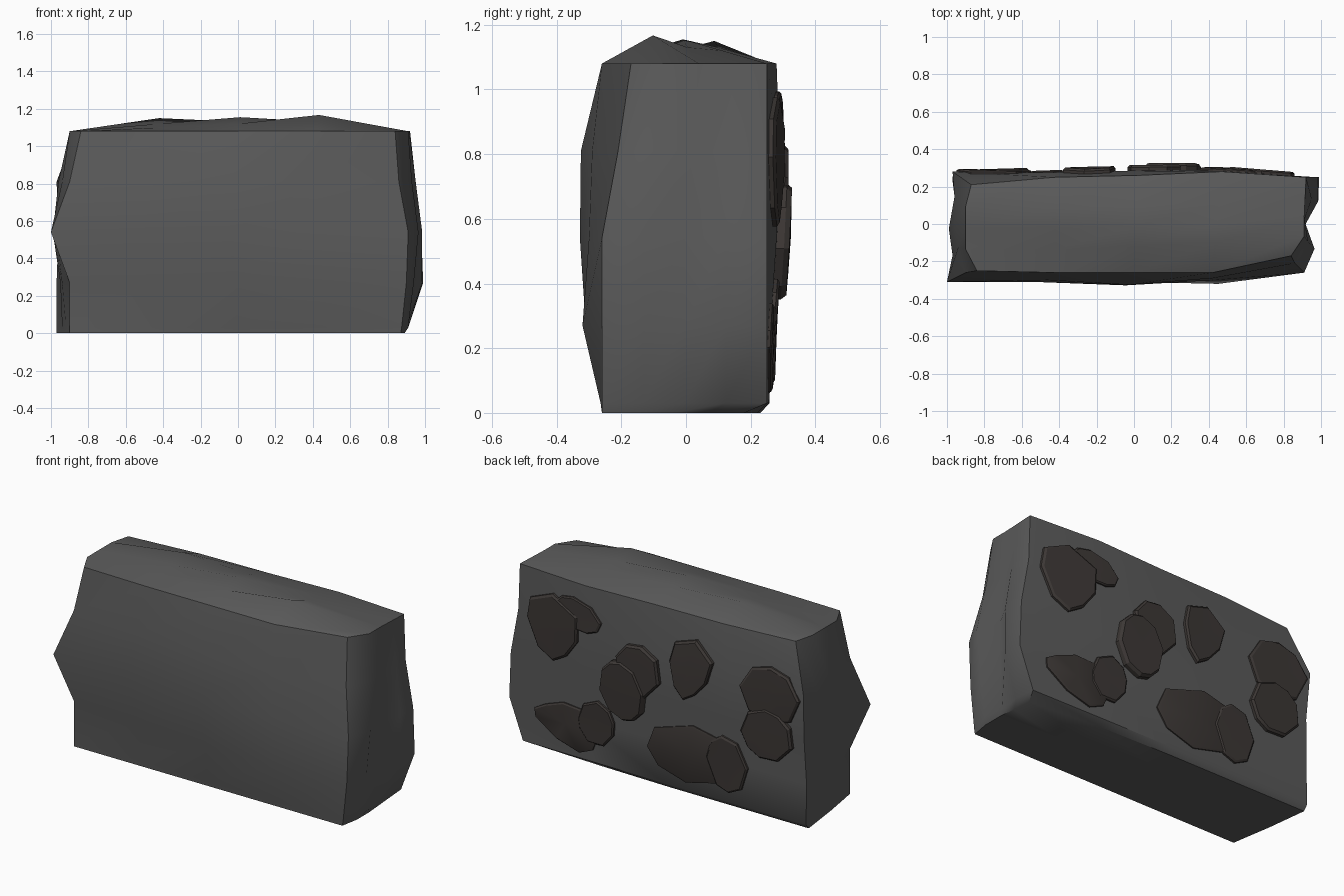
import bpy, bmesh, math, random
from mathutils import Vector
from mathutils.bvhtree import BVHTree

if "Cube" in bpy.data.objects:
    bpy.data.objects.remove(bpy.data.objects["Cube"])

random.seed(4)


def material(name, col):
    m = bpy.data.materials.new(name)
    m.diffuse_color = (*col, 1)
    m.use_nodes = True
    m.node_tree.nodes["Principled BSDF"].inputs["Base Color"].default_value = m.diffuse_color
    return m


def finish(bm, name, mat, angle):
    bmesh.ops.recalc_face_normals(bm, faces=bm.faces)
    me = bpy.data.meshes.new(name)
    bm.to_mesh(me)
    me.materials.append(mat)
    ob = bpy.data.objects.new(name, me)
    bpy.context.collection.objects.link(ob)
    bpy.ops.object.select_all(action='DESELECT')
    ob.select_set(True)
    bpy.context.view_layer.objects.active = ob
    bpy.ops.object.shade_smooth_by_angle(angle=math.radians(angle))
    return ob


rock = material("dark_rock", (0.105, 0.105, 0.105))
chip = material("brown_stone", (0.046, 0.039, 0.036))

# Slab corners (x, y) on each level: front left, front right, back right, back left
Z = [0, .03, .27, .54, .81, 1.08]
FL = [(-.90, -.26), (-.90, -.26), (-.90, -.26), (-1.0, -.31), (-.90, -.26), (-.84, -.25)]
FR = [(.87, -.26), (.875, -.26), (.90, -.26), (.91, -.26), (.86, -.21), (.84, -.17)]
BR = [(.87, .18), (.90, .25), (.99, .25), (.98, .25), (.93, .25), (.92, .25)]
BL = [(-.97, .23), (-.97, .255), (-.97, .25), (-.96, .26), (-.97, .28), (-.87, .21)]
# Uneven inner points of the front, back, top, right and left faces
front = [(-.26, -.26, -.26), (-.262, -.264, -.264), (-.29, -.31, -.32),
         (-.31, -.328, -.30), (-.30, -.325, -.29), (-.26, -.26, -.26)]
back = [(.23, .23, .22), (.255, .258, .255), (.262, .265, .262),
        (.275, .285, .28), (.275, .285, .29), (.25, .26, .28)]
top = [(1.10, 1.12, 1.167), (1.12, 1.155, 1.13), (1.15, 1.13, 1.12)]
right = [(.89, .89, .88), (.91, .90, .91), (.94, .91, .985),
         (.965, .915, .985), (.93, .91, .95), (.91, .91, .915)]
left = [(-.92, -.94, -.955), (-.92, -.94, -.955), (-.94, -.95, -.95),
        (-.97, -.99, -.955), (-.94, -.96, -.96), (-.90, -.90, -.90)]
N = 4


def point(i, j, k):
    u, v = i / N, j / N
    a = Vector(FL[k]).lerp(Vector(FR[k]), u)
    b = Vector(BL[k]).lerp(Vector(BR[k]), u)
    p = a.lerp(b, v)
    x, y, z = p.x, p.y, Z[k]
    if 0 < i < N:
        if j == 0:
            y = front[k][i - 1]
        if j == N:
            y = back[k][i - 1]
        if k == 5 and 0 < j < N:
            z = top[j - 1][i - 1]
            y -= .02
    elif 0 < j < N:
        x = right[k][j - 1] if i == N else left[k][j - 1]
    return x, y, z


# Slab shell made from six gridded sides
bm = bmesh.new()
verts = {}


def vert(*key):
    if key not in verts:
        verts[key] = bm.verts.new(point(*key))
    return verts[key]


dims = (N, N, 5)
for axis in range(3):
    p, q = [a for a in range(3) if a != axis]
    for side in (0, dims[axis]):
        for s in range(dims[p]):
            for t in range(dims[q]):
                quad = []
                for ds, dt in ((0, 0), (1, 0), (1, 1), (0, 1)):
                    key = [0, 0, 0]
                    key[axis], key[p], key[q] = side, s + ds, t + dt
                    quad.append(vert(*key))
                bm.faces.new(quad)
tree = BVHTree.FromBMesh(bm)
finish(bm, "rock_slab", rock, 42)


def surface(x, z):
    hit = tree.ray_cast(Vector((x, 2, z)), Vector((0, -1, 0)))[0]
    return hit.y if hit else .25


# Flat stone chips on the back: x, z, half width, half height, tilt, taper, thickness
chips = [
    (.68, .775, .18, .20, 5, .3, .022), (.51, .90, .16, .09, 12, 0, .016),
    (.11, .67, .15, .16, 15, .1, .030), (.21, .53, .15, .18, -10, 0, .040),
    (.61, .215, .13, .22, 95, .5, .014), (.40, .275, .12, .14, 10, 0, .018),
    (-.225, .765, .13, .19, 15, .4, .026), (-.22, .255, .18, .29, 88, 0, .012),
    (-.46, .26, .135, .17, -5, 0, .018), (-.75, .75, .20, .17, 0, 0, .018),
    (-.73, .51, .17, .155, 0, 0, .028),
]
for n, (cx, cz, a, b, tilt, taper, t) in enumerate(chips):
    bm = bmesh.new()
    sides = random.choice((8, 9, 10))
    rings = []
    ca, sa = math.cos(math.radians(tilt)), math.sin(math.radians(tilt))
    # buried base, upright rim, slightly inset face
    for scale, lift in ((1, -.03), (1, t * .6), (.93, t)):
        ring = []
        for s in range(sides):
            ang = 2 * math.pi * s / sides + .15 * math.sin(5 * s + n)
            lx, lz = a * math.cos(ang), b * math.sin(ang)
            lx *= 1 + taper * lz / b
            x = cx + scale * (lx * ca - lz * sa)
            z = cz + scale * (lx * sa + lz * ca)
            ring.append(bm.verts.new((x, surface(x, z) + lift, z)))
        rings.append(ring)
    for r0, r1 in zip(rings, rings[1:]):
        for s in range(sides):
            e = (s + 1) % sides
            bm.faces.new((r0[s], r0[e], r1[e], r1[s]))
    mid = bm.verts.new((cx, surface(cx, cz) + t, cz))
    for s in range(sides):
        bm.faces.new((rings[2][s], rings[2][(s + 1) % sides], mid))
    bm.faces.new(rings[0][::-1])
    finish(bm, f"stone_chip_{n + 1}", chip, 25)
